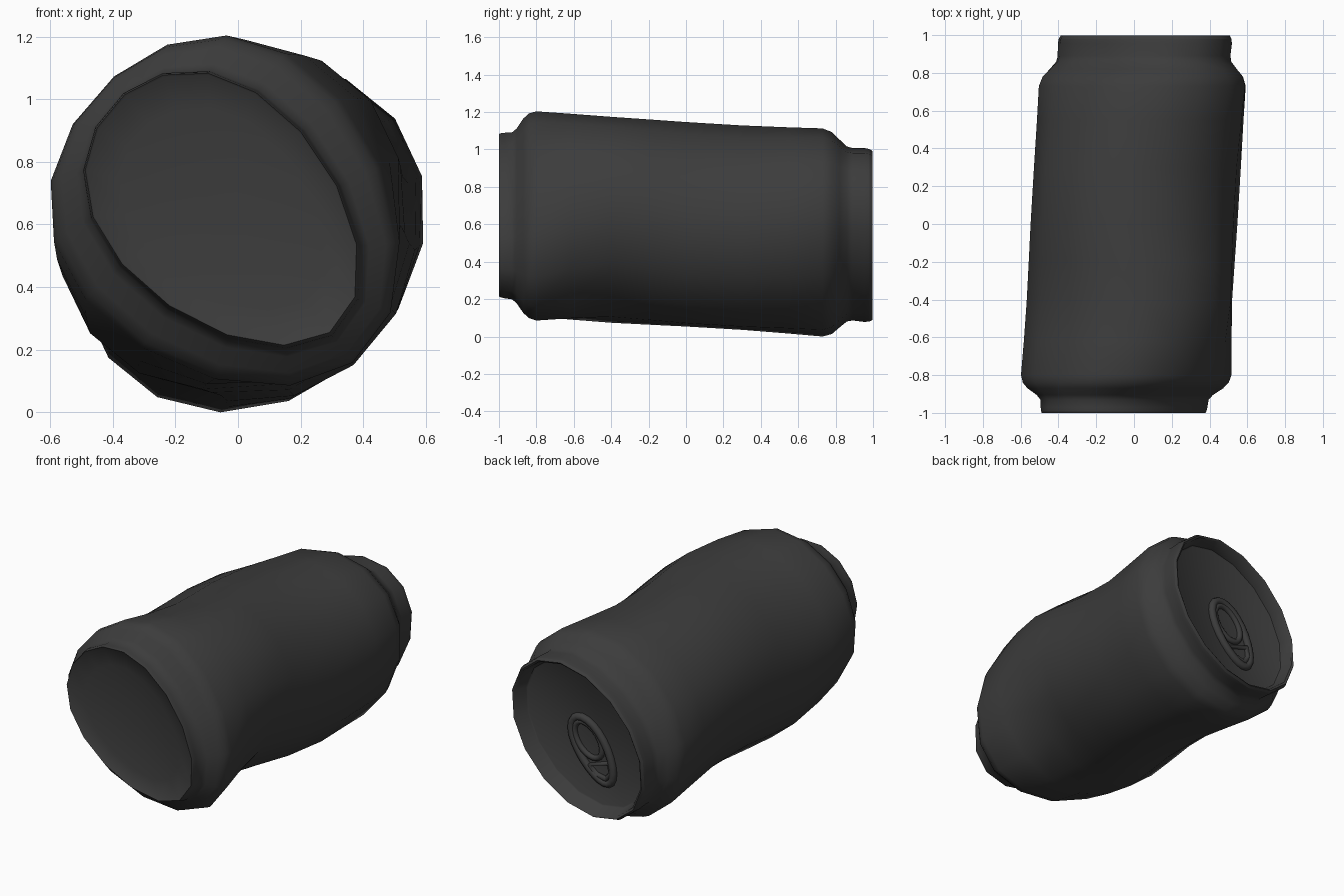
import bpy, bmesh, math

old = bpy.data.objects.get("Cube")
if old:
    bpy.data.objects.remove(old, do_unlink=True)

SIDES = 16
PHASE = math.radians(-6)

metal = bpy.data.materials.new("dark_grey_metal")
metal.use_nodes = True
colour = (0.045, 0.045, 0.045, 1)
metal.diffuse_color = colour
shader = metal.node_tree.nodes["Principled BSDF"]
shader.inputs["Base Color"].default_value = colour
shader.inputs["Roughness"].default_value = 0.6


def place(u, v, y, r, k):
    """Squash a unit-circle point: r is the radius, k the diagonal stretch."""
    # The front end is dented into an egg shape that fades out along the can
    fade = max(0, min(1, (-y - 0.4) / 0.4))
    egg = -2 * u * v * 0.06 * r * fade
    return (0.06 * y + r * u + k * v + egg, y, 0.6 - 0.06 * y + k * u + r * v - egg)


def finish(obj, angle=45):
    bpy.ops.object.select_all(action='DESELECT')
    obj.select_set(True)
    bpy.context.view_layer.objects.active = obj
    bpy.ops.object.shade_smooth_by_angle(angle=math.radians(angle))


def loft(name, stations, cap=False):
    """Skin a row of squashed rings, given as (y, radius, stretch)."""
    bm = bmesh.new()
    rings = []
    for y, r, k in stations:
        ring = []
        for i in range(SIDES):
            a = PHASE + math.tau * i / SIDES
            ring.append(bm.verts.new(place(math.cos(a), math.sin(a), y, r, k)))
        rings.append(ring)
    for a, b in zip(rings, rings[1:]):
        for i in range(SIDES):
            j = (i + 1) % SIDES
            bm.faces.new((a[i], a[j], b[j], b[i]))
    if cap:
        bm.faces.new(rings[-1])
    bmesh.ops.recalc_face_normals(bm, faces=bm.faces)
    # Open dishes must face away from the middle of the can
    if cap:
        bm.faces.ensure_lookup_table()
        if bm.faces[-1].normal.y * stations[-1][0] < 0:
            bmesh.ops.reverse_faces(bm, faces=bm.faces)
    mesh = bpy.data.meshes.new(name)
    bm.to_mesh(mesh)
    bm.free()
    mesh.materials.append(metal)
    obj = bpy.data.objects.new(name, mesh)
    bpy.context.collection.objects.link(obj)
    finish(obj)


# Twisted, dented wall with necked ends
loft("can_wall", [
    (-0.99, 0.432, -0.076), (-0.97, 0.436, -0.076), (-0.93, 0.44, -0.073),
    (-0.905, 0.462, -0.068), (-0.87, 0.515, -0.055), (-0.84, 0.543, -0.046),
    (-0.8, 0.556, -0.04), (-0.62, 0.553, 0.002), (-0.4, 0.55, 0.033),
    (-0.2, 0.55, 0.016), (0, 0.55, -0.004), (0.3, 0.55, -0.006),
    (0.55, 0.552, 0.022), (0.73, 0.555, 0.042), (0.78, 0.538, 0.046),
    (0.82, 0.5, 0.055), (0.86, 0.464, 0.064), (0.89, 0.456, 0.07),
    (0.955, 0.46, 0.07), (0.98, 0.456, 0.07)])

# Base with a shallow inward dome
loft("base_dome", [
    (-0.99, 0.432, -0.076), (-1.0, 0.428, -0.075), (-0.995, 0.422, -0.074),
    (-0.978, 0.32, -0.057), (-0.966, 0.2, -0.035), (-0.96, 0.08, -0.014)], cap=True)

# Rolled rim, steep inner wall and recessed lid
loft("rim_and_lid", [
    (0.98, 0.456, 0.07), (0.997, 0.447, 0.069), (0.99, 0.437, 0.067),
    (0.905, 0.42, 0.064), (0.9, 0.412, 0.063)], cap=True)

# Opening tab: coordinates run along (p) and across (q) its own axis
AXIS = math.radians(65)


def tab_point(p, q, y):
    u = -0.07 + p * math.cos(AXIS) - q * math.sin(AXIS)
    v = -0.19 + p * math.sin(AXIS) + q * math.cos(AXIS)
    return place(u, v, y, 0.45, 0.07)


def bead(name, points, depth, y=0.905):
    curve = bpy.data.curves.new(name, 'CURVE')
    curve.dimensions = '3D'
    curve.bevel_depth = depth
    curve.bevel_resolution = 2
    spline = curve.splines.new('POLY')
    spline.points.add(len(points) - 1)
    for point, (p, q) in zip(spline.points, points):
        point.co = (*tab_point(p, q, y), 1)
    spline.use_cyclic_u = True
    curve.materials.append(metal)
    obj = bpy.data.objects.new(name, curve)
    bpy.context.collection.objects.link(obj)
    bpy.ops.object.select_all(action='DESELECT')
    obj.select_set(True)
    bpy.context.view_layer.objects.active = obj
    bpy.ops.object.convert(target='MESH')
    finish(bpy.context.object, 60)


def oval(centre, length, width, taper=0.0, count=24):
    points = []
    for i in range(count):
        a = math.tau * i / count
        points.append((centre + length * math.cos(a),
                       width * math.sin(a) * (1 + taper * math.cos(a))))
    return points


bead("tab_outer_loop", oval(0, 0.42, 0.26, 0.12), 0.024)
bead("tab_finger_ring", oval(0.13, 0.23, 0.2), 0.018)
bead("tab_lower_loop", [(-0.17, 0.18), (-0.17, -0.18), (-0.3, -0.13),
                        (-0.36, 0), (-0.3, 0.13)], 0.018)
